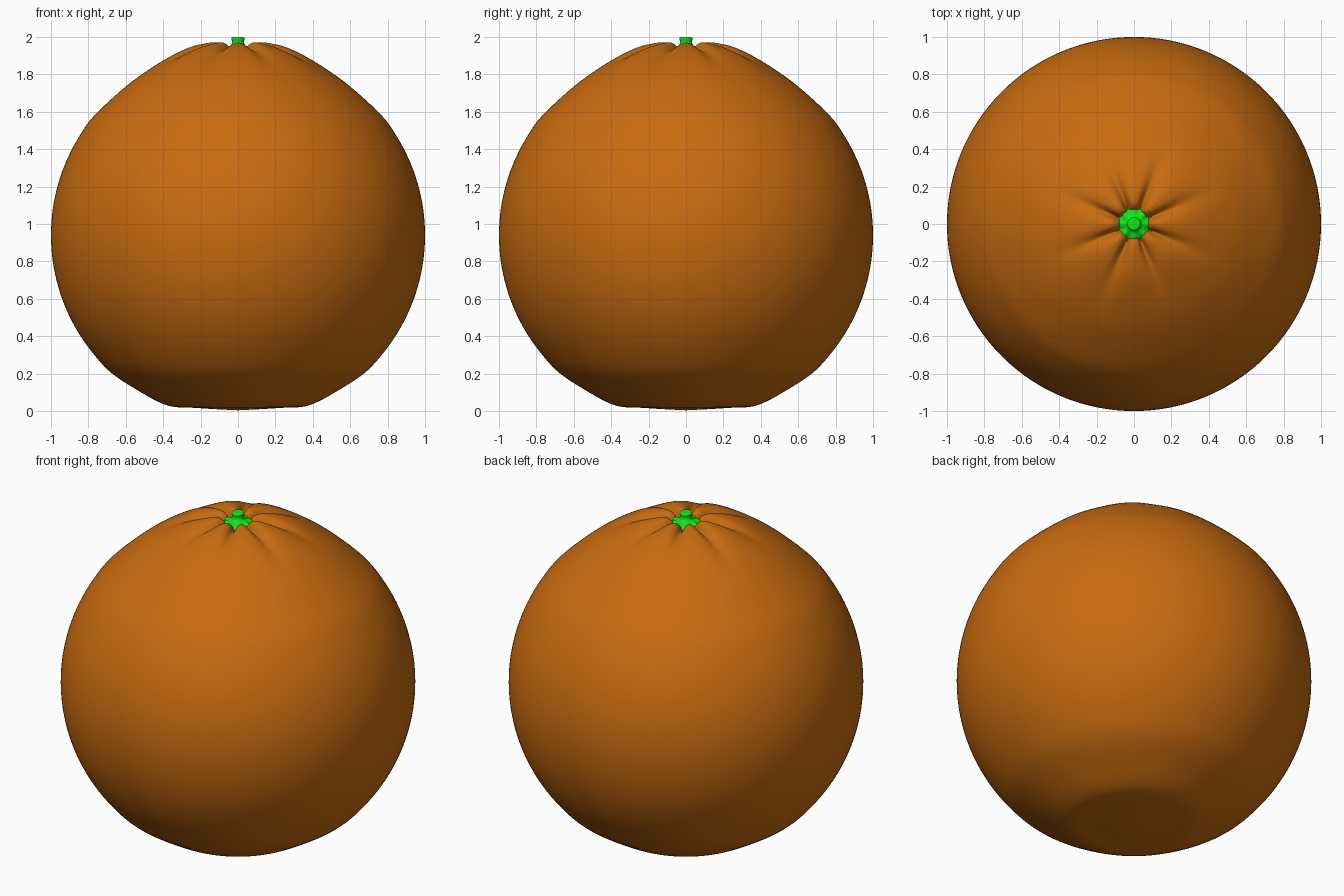
import bpy, bmesh, math

if "Cube" in bpy.data.objects:
    bpy.data.objects.remove(bpy.data.objects["Cube"])

def material(name, rgb):
    m = bpy.data.materials.new(name)
    m.diffuse_color = (*rgb, 1)
    m.use_nodes = True
    m.node_tree.nodes["Principled BSDF"].inputs["Base Color"].default_value = m.diffuse_color
    return m

def spline(pts, steps):
    # Catmull-Rom smoothing of a profile
    p = [pts[0]] + pts + [pts[-1]]
    out = []
    for i in range(1, len(p) - 2):
        for s in range(steps):
            t = s / steps
            out.append(tuple(0.5 * (2 * b + (c - a) * t + (2 * a - 5 * b + 4 * c - d) * t * t
                       + (3 * b - a - 3 * c + d) * t ** 3)
                       for a, b, c, d in zip(p[i - 1], p[i], p[i + 1], p[i + 2])))
    return out + [pts[-1]]

def lathe(name, profile, seg, mat, shape=lambda r, z, a: (r, z)):
    # profile runs from the bottom axis point to the top axis point
    bm = bmesh.new()
    low = bm.verts.new((0, 0, profile[0][1]))
    high = bm.verts.new((0, 0, profile[-1][1]))
    rings = []
    for r, z in profile[1:-1]:
        ring = []
        for i in range(seg):
            a = 2 * math.pi * i / seg
            rr, zz = shape(r, z, a)
            ring.append(bm.verts.new((rr * math.cos(a), rr * math.sin(a), zz)))
        rings.append(ring)
    for i in range(seg):
        j = (i + 1) % seg
        bm.faces.new((low, rings[0][j], rings[0][i]))
        bm.faces.new((high, rings[-1][i], rings[-1][j]))
        for a, b in zip(rings, rings[1:]):
            bm.faces.new((a[i], a[j], b[j], b[i]))
    me = bpy.data.meshes.new(name)
    bm.to_mesh(me)
    bm.free()
    me.materials.append(mat)
    me.polygons.foreach_set("use_smooth", [True] * len(me.polygons))
    ob = bpy.data.objects.new(name, me)
    bpy.context.collection.objects.link(ob)
    return ob

orange = material("orange peel", (0.58, 0.15, 0.005))
green = material("stem green", (0.005, 0.8, 0.01))

# Fruit: nearly round, flattened base, puckered crown
outline = [(0, 0.004), (0.12, 0.01), (0.25, 0.018), (0.34, 0.022), (0.41, 0.042), (0.51, 0.095)]
outline += [(math.cos(math.radians(t)), 0.94 + math.sin(math.radians(t))) for t in range(-48, 46, 8)]
outline += [(0.60, 1.735), (0.47, 1.83), (0.36, 1.897), (0.26, 1.945), (0.17, 1.968),
            (0.115, 1.972), (0.085, 1.955), (0.065, 1.925), (0.03, 1.915), (0, 1.915)]

def pucker(r, z, a):
    # eight creases radiating from the stem, fading outward
    if z < 1.5 or r > 0.55:
        return r, z
    d = (a - math.pi / 8 + math.pi / 8) % (math.pi / 4) - math.pi / 8
    d = (a % (math.pi / 4)) - math.pi / 8
    fade = max(0, 1 - r / 0.52) ** 1.4 * min(1, max(0, (r - 0.05) / 0.05))
    sharp = math.exp(-(d / 0.12) ** 2)
    broad = math.exp(-(d / 0.26) ** 2)
    return r, z - fade * (0.045 * sharp + 0.025 * broad)

lathe("fruit", spline(outline, 4), 192, orange, pucker)

# Stem: flared star-edged calyx with a short nub
def star(r, z, a):
    k = min(1, max(0, (r - 0.04) / 0.04))
    return r * (1 + 0.05 * k * math.cos(8 * a)), z + 0.006 * k * math.cos(8 * a)

calyx = [(0, 1.905), (0.06, 1.91), (0.088, 1.922), (0.086, 1.932), (0.065, 1.943), (0.045, 1.95),
         (0.034, 1.962), (0.032, 1.978), (0.036, 1.99), (0.03, 1.999), (0.015, 2.0), (0, 2.0)]
lathe("stem", spline(calyx, 2), 64, green, star)
